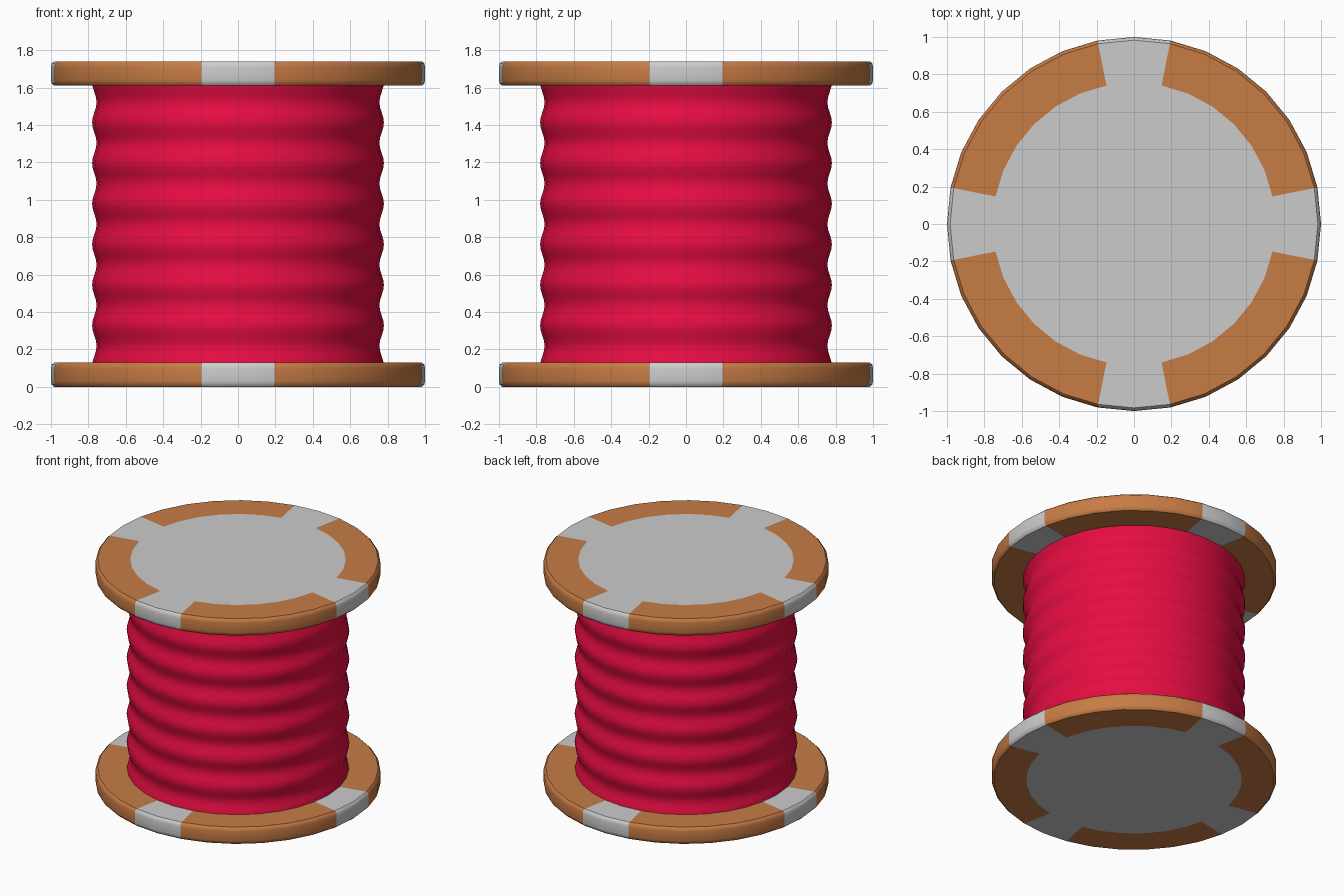
import bpy, bmesh
from math import sin, cos, pi, radians

if "Cube" in bpy.data.objects:
    bpy.data.objects.remove(bpy.data.objects["Cube"])

SIDES = 32


def material(name, colour=None):
    m = bpy.data.materials.new(name)
    if colour:
        m.diffuse_color = (*colour, 1)
    return m


def lathe(name, profile, mats, pick=None, smooth=40):
    """Revolve a list of (radius, z) points; radius 0 closes with a fan."""
    bm = bmesh.new()
    rings = []
    for r, z in profile:
        if r == 0:
            rings.append([bm.verts.new((0, 0, z))] * SIDES)
        else:
            rings.append([bm.verts.new((r * cos(2 * pi * i / SIDES),
                                        r * sin(2 * pi * i / SIDES), z))
                          for i in range(SIDES)])
    for k in range(len(rings) - 1):
        a, b = rings[k], rings[k + 1]
        for i in range(SIDES):
            j = (i + 1) % SIDES
            corners = list(dict.fromkeys((a[i], a[j], b[j], b[i])))
            f = bm.faces.new(corners)
            if pick:
                f.material_index = pick(k, i)
    bmesh.ops.recalc_face_normals(bm, faces=bm.faces)
    mesh = bpy.data.meshes.new(name)
    bm.to_mesh(mesh)
    bm.free()
    for m in mats:
        mesh.materials.append(m)
    ob = bpy.data.objects.new(name, mesh)
    bpy.context.collection.objects.link(ob)
    bpy.context.view_layer.objects.active = ob
    ob.select_set(True)
    bpy.ops.object.shade_smooth_by_angle(angle=radians(smooth))
    ob.select_set(False)
    return ob


grey = material("bare_grey")
brown = material("wood_brown", (0.57, 0.20, 0.06))
red = material("thread_red", (0.80, 0.004, 0.055))

# End discs: brown outer band broken by four grey wedges
R_IN, T = 0.755, 0.13
disc = [(0, 0), (R_IN, 0), (0.983, 0), (0.996, 0.012), (1.0, 0.03),
        (1.0, T - 0.03), (0.996, T - 0.012), (0.983, T), (R_IN, T), (0, T)]


def disc_colour(k, i):
    centre = k in (0, len(disc) - 2)
    wedge = i % 8 in (0, 7)
    return 0 if centre or wedge else 1


for name, z0 in (("bottom_disc", 0), ("top_disc", 1.61)):
    lathe(name, [(r, z + z0) for r, z in disc], (grey, brown), disc_colour)

# Wound thread: rippled barrel between the discs
WAVES, STEPS = 7, 8
low, high = 0.11, 1.63
thread = []
for n in range(WAVES * STEPS + 1):
    t = n / STEPS
    thread.append((0.768 + 0.012 * cos(2 * pi * t), low + (high - low) * t / WAVES))
lathe("thread", thread, (red,), smooth=60)

for m in bpy.data.materials:
    if m.users and not m.is_grease_pencil:
        m.use_nodes = True
        m.node_tree.nodes["Principled BSDF"].inputs["Base Color"].default_value = m.diffuse_color
